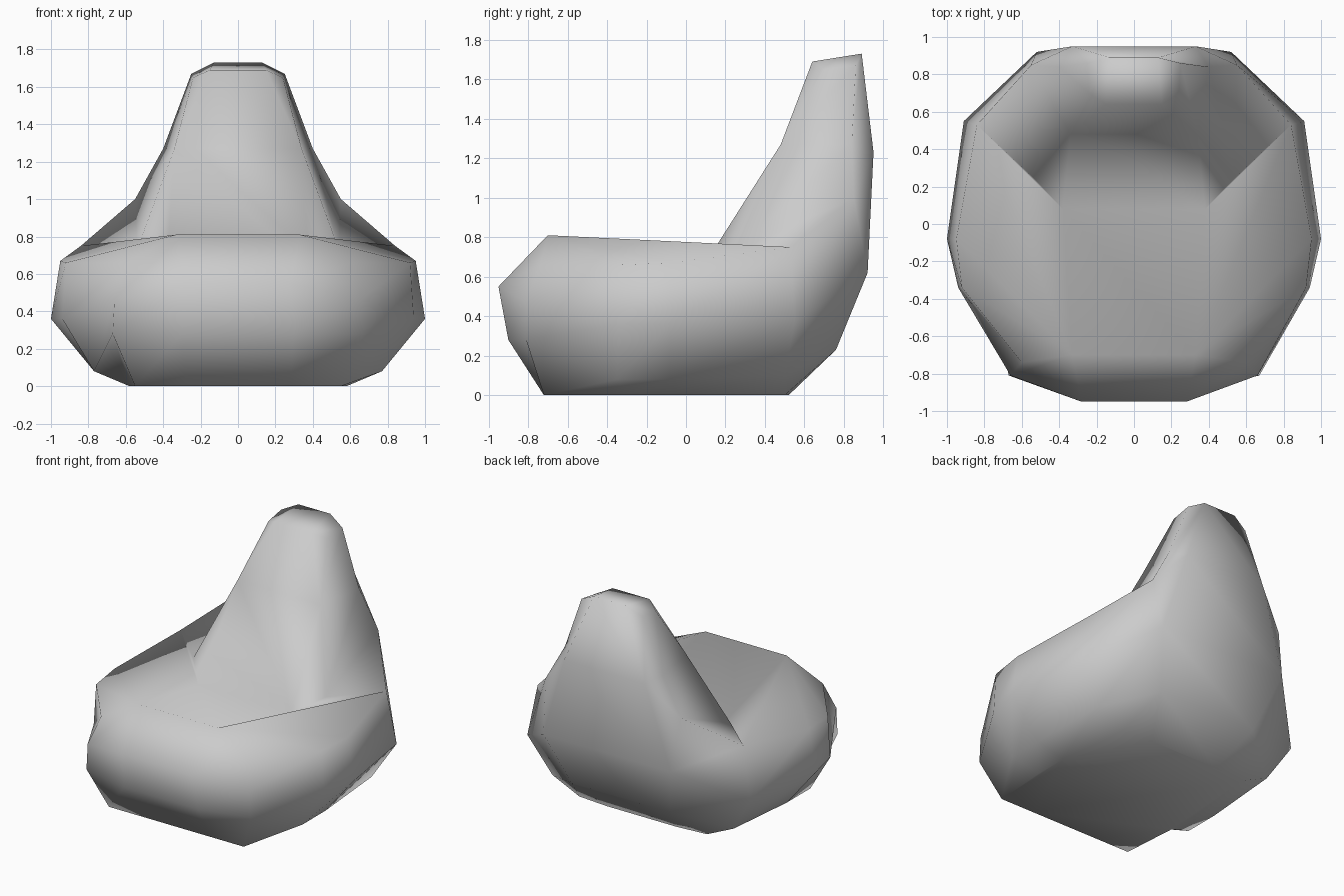
import bpy, bmesh

cube = bpy.data.objects.get("Cube")
if cube:
    bpy.data.objects.remove(cube)

# Flat colour of the fabric
fabric = bpy.data.materials.new("light_grey_fabric")
fabric.use_nodes = True
grey = (0.6, 0.6, 0.6, 1)
fabric.diffuse_color = grey
fabric.node_tree.nodes["Principled BSDF"].inputs["Base Color"].default_value = grey

# Left half of the bag: rings from floor to rim, each running front to back
columns = ("front", "front_corner", "side_front", "side", "side_back", "back")
rings = {
    "floor": [(.28, -.72, 0), (.55, -.72, 0), (.58, -.3, 0),
              (.58, -.05, 0), (.52, .5, 0), (.28, .52, 0)],
    "low": [(.3, -.9, .28), (.67, -.81, .28), (.77, -.35, .08),
            (.77, -.08, .08), (.74, .5, .1), (.4, .76, .23)],
    "belly": [(.28, -.95, .55), (.66, -.81, .47), (.94, -.34, .36),
              (1, -.08, .36), (.91, .55, .37), (.52, .92, .62)],
    "rim": [(.33, -.7, .81), (.6, -.74, .66), (.92, -.34, .66),
            (.95, -.08, .67), (.84, .53, .75), (.55, .85, 1)],
}
# Left half of the seat crease and the backrest
points = {
    "crease": (.38, .08, .64), "crease_end": (.54, .25, .73),
    "chest": (.34, .48, 1.27), "shoulder": (.4, .84, 1.27), "spine": (.33, .95, 1.23),
    "top_front": (.15, .64, 1.69), "top_front_side": (.24, .7, 1.65),
    "top_back_side": (.25, .86, 1.67), "top_back": (.13, .89, 1.73),
}
for ring, row in rings.items():
    for column, co in zip(columns, row):
        points[f"{ring} {column}"] = co

# Faces of one half
half = []
names = list(rings)
for a, b in zip(names, names[1:]):
    for c, d in zip(columns, columns[1:]):
        half.append((f"{a} {c}", f"{a} {d}", f"{b} {d}", f"{b} {c}"))
# Seat slopes down outside the ridge and into the crease inside it
for c, d in zip(columns[1:], columns[2:5]):
    half.append(("rim front", f"rim {c}", f"rim {d}"))
half += [
    ("rim front", "rim side_back", "crease"),
    ("crease", "rim side_back", "crease_end"),
    ("crease_end", "rim side_back", "rim back"),
    ("crease", "crease_end", "chest"),
    ("crease_end", "rim back", "shoulder", "chest"),
    ("chest", "top_front_side", "top_front"),
    ("chest", "shoulder", "top_back_side", "top_front_side"),
    ("top_front", "top_front_side", "top_back_side", "top_back"),
    ("shoulder", "spine", "top_back", "top_back_side"),
    ("rim back", "spine", "shoulder"),
    ("rim back", "belly back", "spine"),
]
# Loop around the middle, bridged to its mirror image
middle = ["floor front", "low front", "belly front", "rim front", "crease", "chest",
          "top_front", "top_back", "spine", "belly back", "low back", "floor back"]

bm = bmesh.new()
left = {n: bm.verts.new(co) for n, co in points.items()}
right = {n: bm.verts.new((-x, y, z)) for n, (x, y, z) in points.items()}
for face in half:
    bm.faces.new([left[n] for n in face])
    bm.faces.new([right[n] for n in reversed(face)])
for a, b in zip(middle, middle[1:]):
    bm.faces.new((left[a], left[b], right[b], right[a]))

# Flat underside
bm.faces.new([left[f"floor {c}"] for c in columns]
             + [right[f"floor {c}"] for c in reversed(columns)])
bmesh.ops.recalc_face_normals(bm, faces=bm.faces)
for f in bm.faces:
    f.smooth = True

mesh = bpy.data.meshes.new("bean_bag_chair")
bm.to_mesh(mesh)
bm.free()
mesh.materials.append(fabric)
bpy.context.collection.objects.link(bpy.data.objects.new("bean_bag_chair", mesh))
